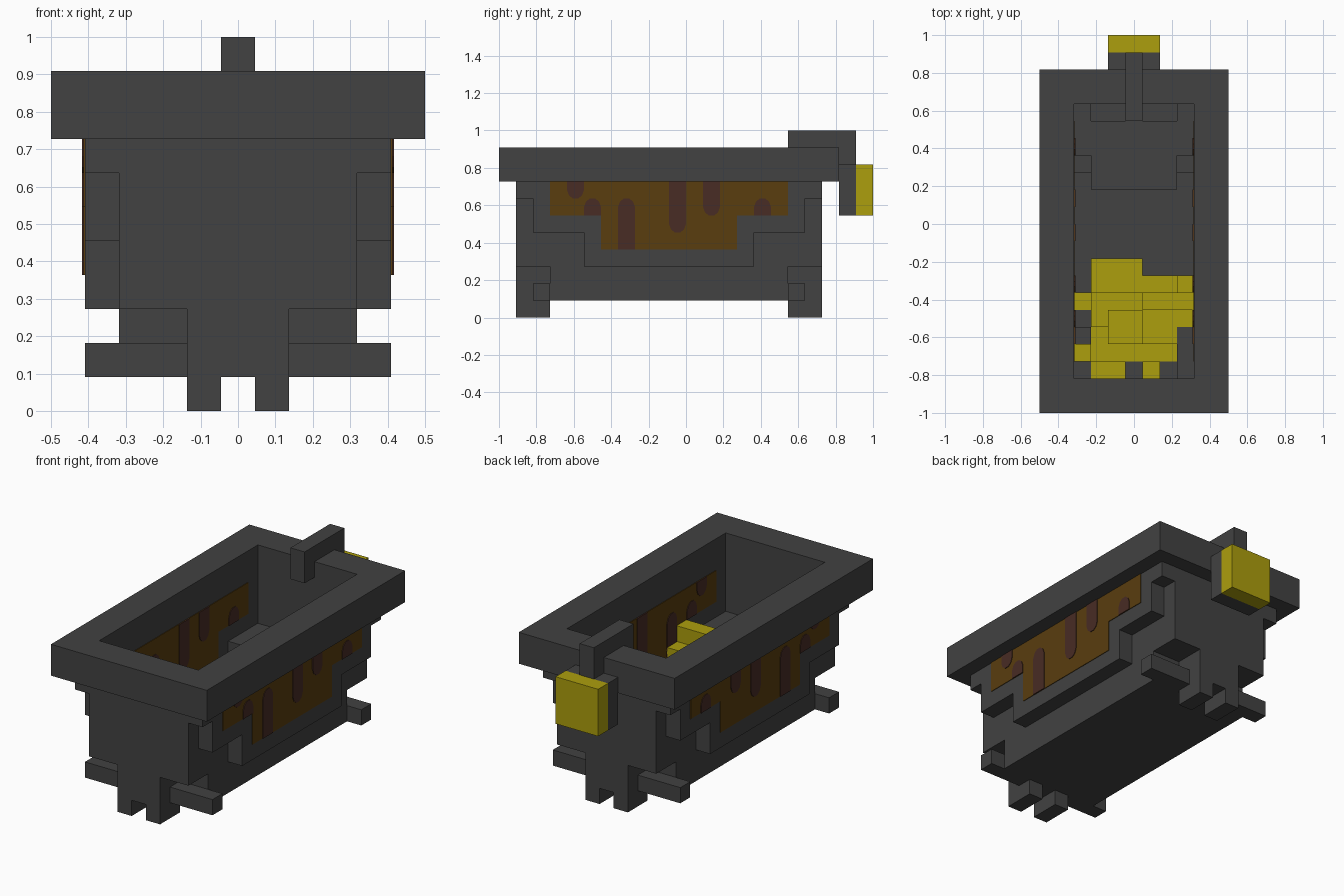
import bpy, bmesh

if "Cube" in bpy.data.objects:
    bpy.data.objects.remove(bpy.data.objects["Cube"], do_unlink=True)

U = 1 / 11  # one block of the grid


def material(name, rgb):
    m = bpy.data.materials.new(name)
    m.use_nodes = True
    m.diffuse_color = (*rgb, 1)
    bsdf = m.node_tree.nodes["Principled BSDF"]
    bsdf.inputs["Base Color"].default_value = (*rgb, 1)
    bsdf.inputs["Roughness"].default_value = 0.9
    return m


STONE = material("dark stone", (0.054, 0.054, 0.054))
GOLD = material("gold", (0.413, 0.342, 0.004))
AMBER = material("amber brown", (0.100, 0.047, 0.0045))
DRIP = material("dark drip", (0.065, 0.025, 0.018))


def finish(name, bm, mat):
    bmesh.ops.recalc_face_normals(bm, faces=bm.faces)
    for v in bm.verts:
        v.co *= U
    mesh = bpy.data.meshes.new(name)
    bm.to_mesh(mesh)
    bm.free()
    mesh.materials.append(mat)
    ob = bpy.data.objects.new(name, mesh)
    bpy.context.collection.objects.link(ob)
    return ob


def prism(name, outline, lo, hi, mat, axis="x"):
    """Extrude an outline: (y, z) along x, or (x, y) along z."""
    bm = bmesh.new()
    place = (lambda a, b: (lo, a, b)) if axis == "x" else (lambda a, b: (a, b, lo))
    face = bm.faces.new([bm.verts.new(place(a, b)) for a, b in outline])
    ext = bmesh.ops.extrude_face_region(bm, geom=[face])
    d = (hi - lo, 0, 0) if axis == "x" else (0, 0, hi - lo)
    bmesh.ops.translate(bm, vec=d, verts=[v for v in ext["geom"] if isinstance(v, bmesh.types.BMVert)])
    return finish(name, bm, mat)


def box(name, x0, x1, y0, y1, z0, z1, mat=STONE):
    return prism(name, [(x0, y0), (x1, y0), (x1, y1), (x0, y1)], z0, z1, mat, "z")


# Rim: a rectangular ring
bm = bmesh.new()
corners = [(-1, 0), (1, 0), (1, 1), (-1, 1)]
rings = []
for half, y0, y1 in ((5.5, -11, 9), (3.5, -9, 7)):
    for z in (8, 10):
        rings.append([bm.verts.new((s * half, (y0, y1)[t], z)) for s, t in corners])
for a, b in ((0, 1), (1, 3), (3, 2), (2, 0)):
    for i in range(4):
        j = (i + 1) % 4
        bm.faces.new((rings[a][i], rings[a][j], rings[b][j], rings[b][i]))
finish("rim", bm, STONE)

# Lower body and inner floor
box("body_base", -3.5, 3.5, -8, 6, 1, 3)
box("inner_rest", -2.5, 2.5, 2, 6, 3, 5)

# End walls, with a ledge inside, and the clawed feet below
# (outer face, inner face, ledge end, arm outer edge, base edge)
for label, outer, inner, ledge, arm, base in (("front", -10, -9, -8, -9, -8),
                                              ("back", 8, 7, 6, 7, 6)):
    box(label + "_wall", -3.5, 3.5, *sorted((outer, inner)), 3, 8)
    box(label + "_ledge", -2.5, 2.5, *sorted((inner, ledge)), 3, 4)
    box(label + "_foot", -1.5, 1.5, *sorted((outer, base)), 1, 3)
    box(label + "_foot_arm", -4.5, 4.5, *sorted((arm, base)), 1, 2)
    for side, s in (("left", 1), ("right", -1)):
        box(f"{label}_{side}_toe", *sorted((s * 0.5, s * 1.5)), *sorted((outer, base)), 0, 1)

# Stepped side walls, inner steps, windows and drips
wall = [(-10, 8), (-10, 7), (-9, 7), (-9, 5), (-6, 5), (-6, 3),
        (4, 3), (4, 5), (7, 5), (7, 7), (8, 7), (8, 8)]
window = [(-8, 8), (-8, 6), (-5, 6), (-5, 4), (3, 4), (3, 6), (6, 6), (6, 8)]
# y start, bottom, top, and which end is rounded
drips = [(-7, 7, 8, "low"), (-6, 6, 7, "high"), (-4, 4, 7, "high"),
         (-1, 5, 8, "low"), (1, 6, 8, "low"), (4, 6, 7, "high")]


def drip_outline(y, z0, z1, end):
    flat, tip = (z1, z0) if end == "low" else (z0, z1)
    d = 1 if tip > flat else -1
    return [(y, flat), (y, tip - 0.5 * d), (y + 0.12, tip - 0.18 * d), (y + 0.35, tip),
            (y + 0.65, tip), (y + 0.88, tip - 0.18 * d), (y + 1, tip - 0.5 * d), (y + 1, flat)]


for side, s in (("left", 1), ("right", -1)):
    prism(side + "_side_wall", wall, s * 3.5, s * 4.5, STONE)
    prism(side + "_front_inner_step", [(-9, 3), (-5, 3), (-5, 4), (-6, 4), (-6, 5), (-9, 5)],
          s * 2.5, s * 3.5, STONE)
    prism(side + "_back_inner_step", [(7, 3), (3, 3), (3, 4), (4, 4), (4, 5), (7, 5)],
          s * 2.5, s * 3.5, STONE)
    for where, x, out in (("outer", 4.5, 1), ("inner", 3.5, -1)):
        prism(f"{side}_{where}_window", window, s * x, s * (x + out * 0.04), AMBER)
        for n, d in enumerate(drips, 1):
            prism(f"{side}_{where}_drip_{n}", drip_outline(*d),
                  s * x, s * (x + out * 0.08), DRIP)

# Strap over the back of the rim, carrying a gold plate
prism("strap", [(6, 9), (7, 9), (7, 10), (9, 10), (9, 9), (10, 9), (10, 11), (6, 11)],
      -0.5, 0.5, STONE)
box("plate_backing", -1.5, 1.5, 9, 10, 6, 9)
box("gold_plate", -1.5, 1.5, 10, 11, 6, 9, GOLD)

# Gold heap inside: x range, y range, top
heap = [(-2.5, 0.5, -3, -2, 4), (-2.5, 2.5, -8, -3, 4), (2.5, 3.5, -6, -3, 5),
        (-3.5, -2.5, -5, -4, 4), (-3.5, -2.5, -8, -7, 6), (-2.5, -0.5, -9, -8, 5),
        (0.5, 1.5, -9, -8, 5), (-2.5, 1.5, -6, -4, 5), (-1.5, 2.5, -7, -5, 5),
        (0.5, 3.5, -5, -4, 6), (-1.5, 0.5, -7, -5, 6)]
for n, (x0, x1, y0, y1, top) in enumerate(heap, 1):
    box(f"gold_lump_{n}", x0, x1, y0, y1, 3, top, GOLD)
